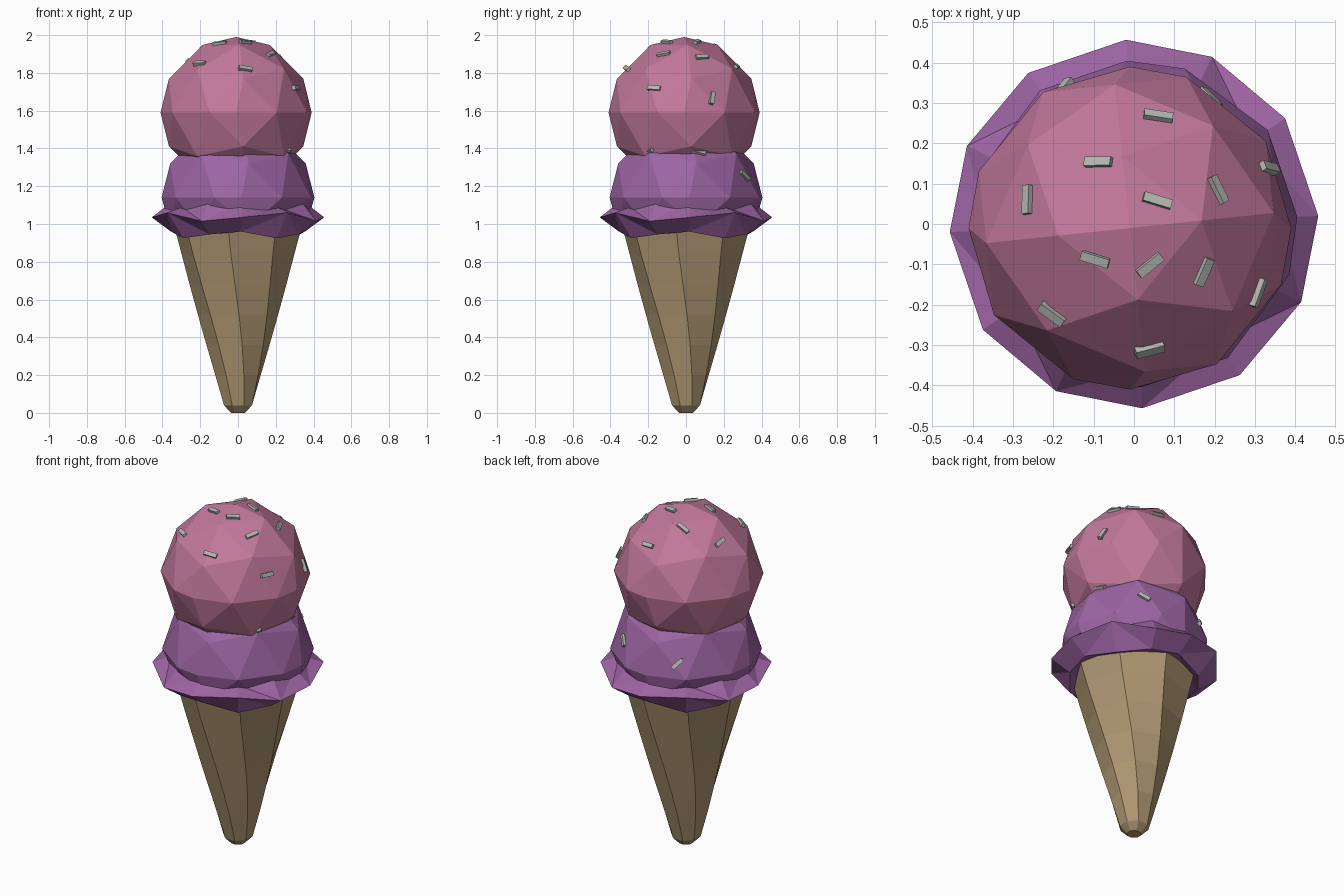
import bpy, bmesh, math
from mathutils import Vector, Matrix
from mathutils.bvhtree import BVHTree

cube = bpy.data.objects.get("Cube")
if cube:
    bpy.data.objects.remove(cube)


def material(name, colour):
    m = bpy.data.materials.new(name)
    m.use_nodes = True
    m.diffuse_color = (*colour, 1)
    m.node_tree.nodes["Principled BSDF"].inputs["Base Color"].default_value = (*colour, 1)
    return m


wafer = material("wafer tan", (0.43, 0.31, 0.17))
grape = material("grape purple", (0.34, 0.13, 0.37))
berry = material("berry pink", (0.54, 0.19, 0.33))
silver = material("sprinkle grey", (0.45, 0.48, 0.45))


def finish(bm, name, mat):
    bmesh.ops.recalc_face_normals(bm, faces=bm.faces)
    mesh = bpy.data.meshes.new(name)
    bm.to_mesh(mesh)
    mesh.materials.append(mat)
    ob = bpy.data.objects.new(name, mesh)
    bpy.context.collection.objects.link(ob)
    return ob


def bridge(bm, a, b):
    n = len(a)
    for i in range(n):
        bm.faces.new((a[i], a[(i + 1) % n], b[(i + 1) % n], b[i]))


# Cone: twisted octagonal rings with a small blunt tip
def cone():
    bm = bmesh.new()
    steps = 6
    levels = [(0.0, 0.04, 22.5)]
    for s in range(steps + 1):
        t = s / steps
        levels.append((0.04 + 0.96 * t, 0.08 + 0.265 * t, -9 + 31.5 * (1 - t) ** 1.6))
    rings = []
    for z, r, turn in levels:
        angles = [math.radians(turn - 90 + 45 * i) for i in range(8)]
        rings.append([bm.verts.new((r * math.cos(a), r * math.sin(a), z)) for a in angles])
    for a, b in zip(rings, rings[1:]):
        bridge(bm, a, b)
    bm.faces.new(rings[0])
    bm.faces.new(rings[-1])
    finish(bm, "cone", wafer)


# Ruffle: wavy twelve-sided collar, the wave repeating every quarter turn
def ruffle():
    bm = bmesh.new()
    profile = [
        (0.36, 1.11, (0.0, -0.02, 0.02)),
        (0.457, 1.035, (0.0, 0.025, -0.02)),
        (0.355, 0.945, (0.015, -0.02, 0.0)),
        (0.26, 0.96, (0.0, 0.0, 0.0)),
    ]
    turns = (2.5, 35, 65)
    rings = []
    for r, z, wave in profile:
        ring = []
        for i in range(12):
            a = math.radians(turns[i % 3] + 90 * (i // 3))
            ring.append(bm.verts.new((r * math.cos(a), r * math.sin(a), z + wave[i % 3])))
        rings.append(ring)
    for a, b in zip(rings, rings[1:] + rings[:1]):
        bridge(bm, a, b)
    bmesh.ops.triangulate(bm, faces=bm.faces)
    finish(bm, "ruffle", grape)


# Scoop: faceted ball made from an octahedron lattice, edge points turned a little
def scoop(name, mat, centre, radius, turn, floor):
    bm = bmesh.new()
    span = range(-3, 4)
    for p in [(i, j, k) for i in span for j in span for k in span
              if abs(i) + abs(j) + abs(k) == 3]:
        corner = max(map(abs, p)) == 3
        spin = Matrix.Rotation(math.radians(turn + (0 if corner else 6)), 3, 'Z')
        co = centre + spin @ Vector(p).normalized() * radius
        co.z = max(co.z, floor)
        bm.verts.new(co)
    hull = bmesh.ops.convex_hull(bm, input=bm.verts)
    loose = [v for v in bm.verts if not v.link_faces]
    bmesh.ops.delete(bm, geom=loose, context='VERTS')
    bmesh.ops.recalc_face_normals(bm, faces=bm.faces)
    tree = BVHTree.FromBMesh(bm)
    finish(bm, name, mat)
    return tree


# Sprinkles: little bars lying on the facets, given by plan position and heading
def sprinkles(name, tree, centre, radius, spots):
    bm = bmesh.new()
    for x, y, heading in spots:
        flat = Vector((x, y, 0)) - Vector((centre.x, centre.y, 0))
        up = math.sqrt(max(radius ** 2 - flat.length_squared, 0.003))
        out = (flat + Vector((0, 0, up))).normalized()
        hit, normal, _, _ = tree.ray_cast(centre + out, -out)
        if hit is None:
            continue
        a = math.radians(heading)
        along = Vector((math.cos(a), math.sin(a), 0))
        along = (along - normal * along.dot(normal)).normalized()
        side = normal.cross(along)
        frame = Matrix((along, side, normal)).transposed().to_4x4()
        size = Matrix.Diagonal((0.072, 0.023, 0.02, 1))
        bmesh.ops.create_cube(bm, size=1,
                              matrix=Matrix.Translation(hit + normal * 0.004) @ frame @ size)
    finish(bm, name, silver)


cone()
ruffle()
low, high = Vector((0, 0, 1.14)), Vector((-0.01, -0.01, 1.59))
low_tree = scoop("lower_scoop", grape, low, 0.405, 2.5, 0.98)
high_tree = scoop("upper_scoop", berry, high, 0.4, 0, 0)

sprinkles("upper_sprinkles", high_tree, high, 0.4, [
    (0.065, 0.285, -5), (-0.09, 0.16, -8), (-0.28, 0.065, -80), (0.22, 0.09, -62),
    (0.06, 0.06, -15), (-0.1, -0.09, -15), (0.04, -0.105, 38), (0.185, -0.125, 72),
    (-0.21, -0.23, -35), (0.04, -0.325, 5), (0.35, 0.145, 22), (0.325, -0.18, 60)])
sprinkles("lower_sprinkles", low_tree, low, 0.405, [
    (-0.07, -0.31, 5), (0.25, -0.2, 50), (0.31, 0.07, 90), (-0.3, 0.0, 80),
    (0.2, 0.33, 70), (-0.185, 0.35, 100)])
